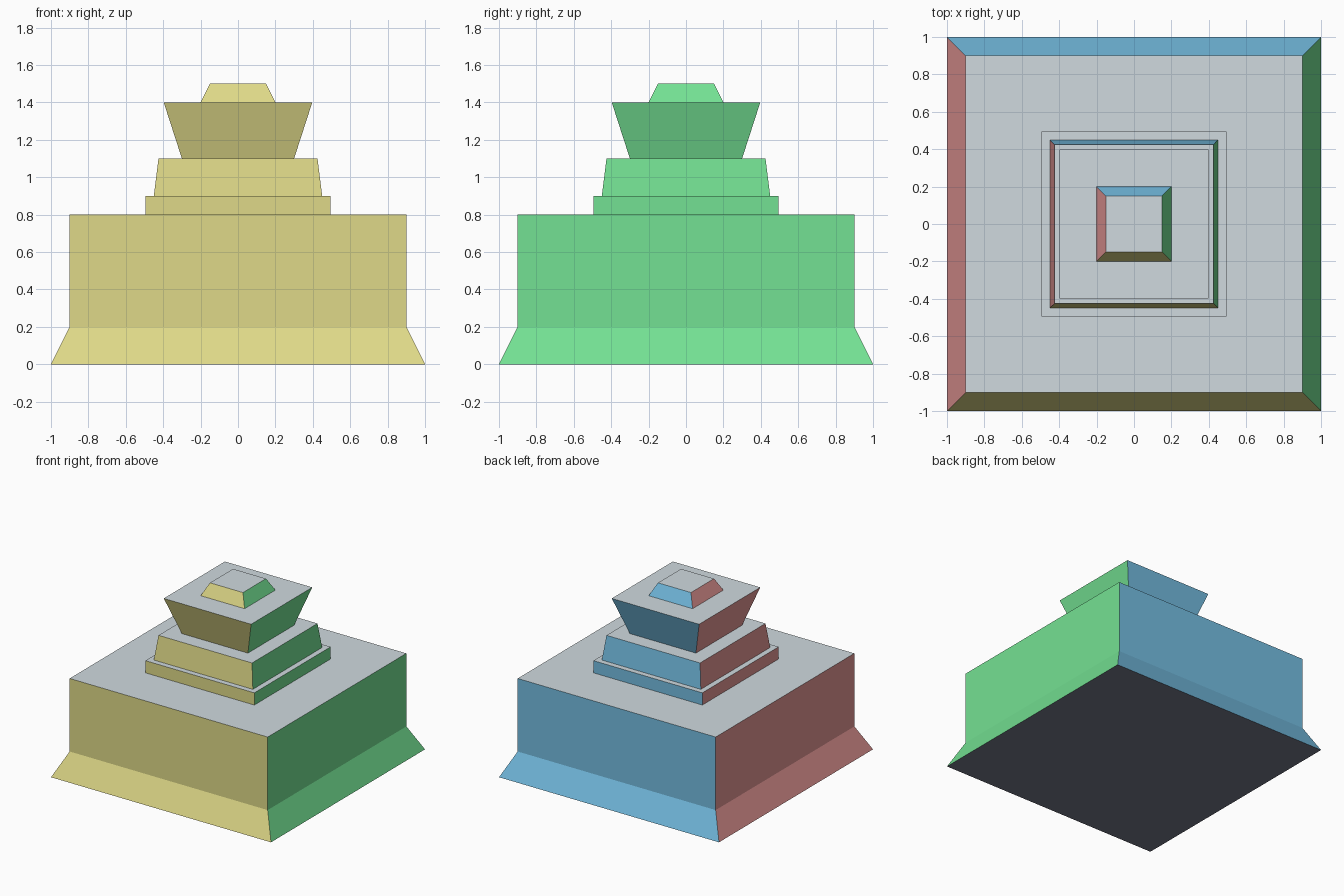
import bpy, bmesh

if "Cube" in bpy.data.objects:
    bpy.data.objects.remove(bpy.data.objects["Cube"])


def srgb(r, g, b):
    lin = [(c / 255 / 12.92) if c < 10 else ((c / 255 + 0.055) / 1.055) ** 2.4 for c in (r, g, b)]
    return (*lin, 1.0)


# One flat colour per facing direction
COLOURS = [
    ("front_yellow", (223, 217, 136)),
    ("right_green", (116, 225, 147)),
    ("back_blue", (116, 189, 225)),
    ("left_red", (227, 150, 149)),
    ("top_grey", (208, 218, 223)),
    ("bottom_dark", (114, 119, 136)),
]
materials = []
for name, rgb in COLOURS:
    mat = bpy.data.materials.new(name)
    mat.diffuse_color = srgb(*rgb)
    mat.use_nodes = True
    mat.node_tree.nodes["Principled BSDF"].inputs["Base Color"].default_value = mat.diffuse_color
    materials.append(mat)


def colour_index(n):
    """Choose the colour from the main direction a face looks in."""
    if abs(n.z) > 0.8:
        return 4 if n.z > 0 else 5
    if abs(n.y) > abs(n.x):
        return 0 if n.y < 0 else 2
    return 1 if n.x > 0 else 3


def square_tier(name, profile, bottom=False, top=False):
    """Loft square rings through (half width, height) points."""
    bm = bmesh.new()
    rings = [[bm.verts.new((sx * h, sy * h, z)) for sx, sy in ((-1, -1), (1, -1), (1, 1), (-1, 1))]
             for h, z in profile]
    for low, high in zip(rings, rings[1:]):
        for i in range(4):
            j = (i + 1) % 4
            bm.faces.new((low[i], low[j], high[j], high[i]))
    if bottom:
        bm.faces.new(rings[0][::-1])
    if top:
        bm.faces.new(rings[-1])
    bm.normal_update()
    for face in bm.faces:
        face.material_index = colour_index(face.normal)
    mesh = bpy.data.meshes.new(name)
    bm.to_mesh(mesh)
    bm.free()
    for mat in materials:
        mesh.materials.append(mat)
    bpy.context.collection.objects.link(bpy.data.objects.new(name, mesh))


# Each tier ends with its ledge, meeting the foot of the next tier
square_tier("base_block", [(1.0, 0), (0.9, 0.2), (0.9, 0.8), (0.495, 0.8)], bottom=True)
square_tier("plinth", [(0.495, 0.8), (0.495, 0.9), (0.45, 0.9)])
square_tier("tapered_step", [(0.45, 0.9), (0.425, 1.1), (0.3, 1.1)])
square_tier("flared_capital", [(0.3, 1.1), (0.397, 1.4), (0.2, 1.4)])
square_tier("top_cap", [(0.2, 1.4), (0.15, 1.5)], top=True)
